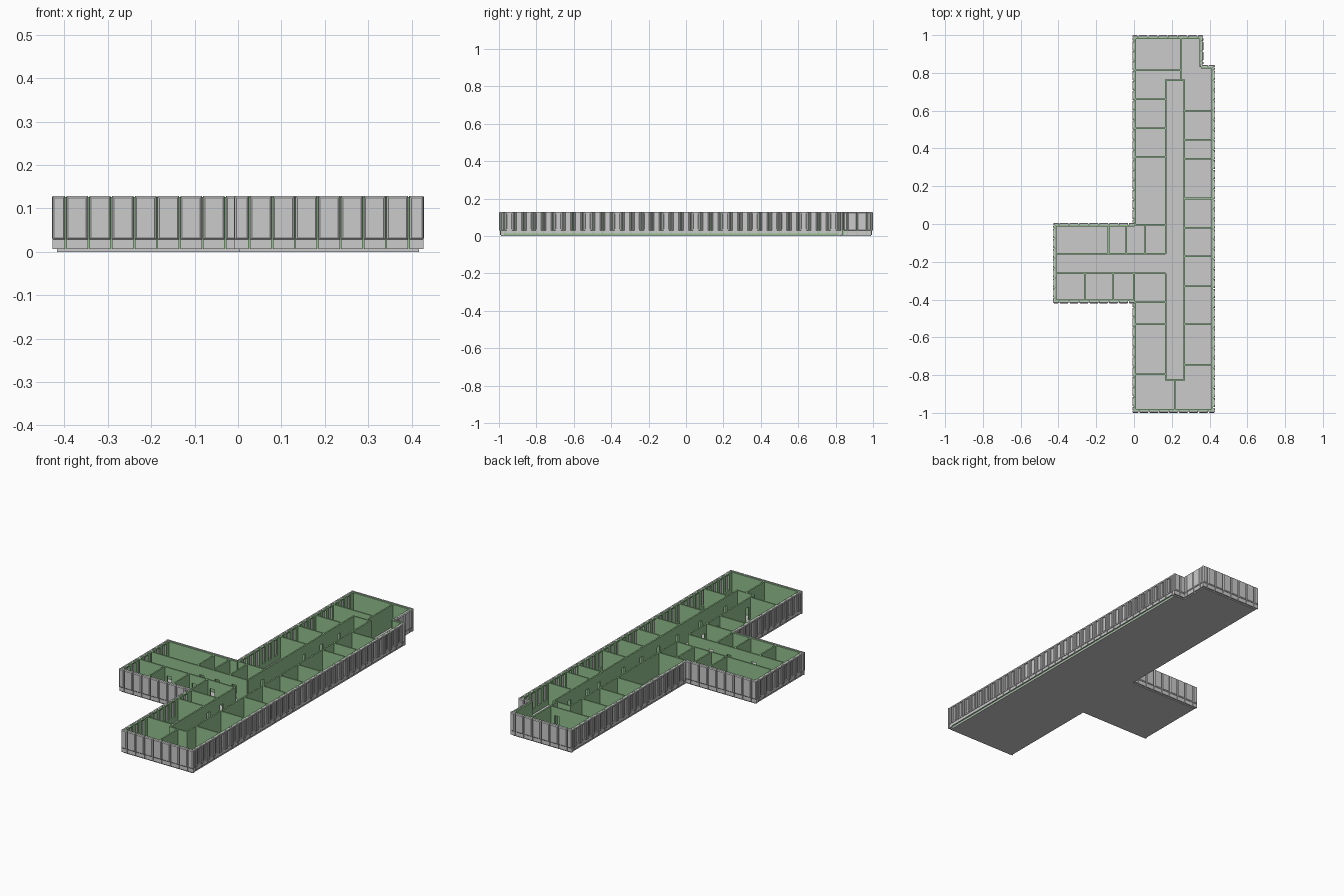
import bpy, bmesh
from mathutils import Vector

if "Cube" in bpy.data.objects:
    bpy.data.objects.remove(bpy.data.objects["Cube"])

P = 0.0525          # facade module
OUT = 0.012         # facade depth outside the slab edge
Z0, TOP = 0.006, 0.128
T = 0.008           # wall thickness

green = bpy.data.materials.new("green_wall")
green.diffuse_color = (0.29, 0.54, 0.27, 1)
green.use_nodes = True
green.node_tree.nodes["Principled BSDF"].inputs["Base Color"].default_value = green.diffuse_color


def finish(bm, name, mat=None):
    bmesh.ops.recalc_face_normals(bm, faces=bm.faces)
    me = bpy.data.meshes.new(name)
    bm.to_mesh(me)
    bm.free()
    ob = bpy.data.objects.new(name, me)
    bpy.context.collection.objects.link(ob)
    if mat:
        me.materials.append(mat)
    return ob


class Edge:
    """Local frame on one outline edge: u along it, o outwards, z up."""

    def __init__(self, a, b):
        self.a = Vector(a)
        self.d = Vector(b) - self.a
        self.len = self.d.length
        self.d.normalize()
        self.n = Vector((self.d.y, -self.d.x))

    def box(self, bm, u0, u1, o0, o1, z0, z1, c=0.0):
        # box whose outer face is inset by c, giving a chamfered panel
        def ring(o, i):
            return [(u0 + i, o, z0 + i), (u1 - i, o, z0 + i), (u1 - i, o, z1 - i), (u0 + i, o, z1 - i)]
        rings = [ring(o0, 0)]
        if c:
            rings.append(ring(o1 - c, 0))
        rings.append(ring(o1, c))
        vs = []
        for r in rings:
            row = []
            for u, o, z in r:
                p = self.a + self.d * u + self.n * o
                row.append(bm.verts.new((p.x, p.y, z)))
            vs.append(row)
        bm.faces.new(vs[0])
        bm.faces.new(vs[-1])
        for r, s in zip(vs, vs[1:]):
            for i in range(4):
                j = (i + 1) % 4
                bm.faces.new((r[i], r[j], s[j], s[i]))


outline = [(0.003, -0.988), (0.417, -0.988), (0.417, 0.83), (0.355, 0.83), (0.355, 0.988),
           (0.003, 0.988), (0.003, -0.006), (-0.417, -0.006), (-0.417, -0.408), (0.003, -0.408)]

# Floor slab
bm = bmesh.new()
f = bm.faces.new([bm.verts.new((x, y, 0)) for x, y in outline])
r = bmesh.ops.extrude_face_region(bm, geom=[f])
bmesh.ops.translate(bm, vec=(0, 0, Z0),
                    verts=[v for v in r["geom"] if isinstance(v, bmesh.types.BMVert)])
finish(bm, "floor_slab")

# Facade: plain panels on short sides, window modules on long sides
panels, frames, panes, shell = (bmesh.new() for _ in range(4))
edges = [Edge(a, b) for a, b in zip(outline, outline[1:] + outline[:1])]
G = 0.0015          # half seam between panels


def plain(e, u0, u1):
    e.box(panels, u0 + G, u1 - G, 0, OUT - 0.005, Z0, 0.03)
    e.box(panels, u0 + G, u1 - G, 0, OUT, 0.028, TOP, 0.004)


def window(e, u0, u1):
    a, b = u0 + G, u1 - G
    e.box(panels, a, b, 0, OUT - 0.005, 0.012, 0.029)
    for s, t in ((a, a + 0.012), (b - 0.012, b)):
        e.box(frames, s, t, 0, OUT, 0.028, TOP, 0.003)
    e.box(frames, a + 0.011, b - 0.011, 0, OUT - 0.002, 0.028, 0.036)
    e.box(frames, a + 0.011, b - 0.011, 0, OUT - 0.002, 0.119, TOP - 0.001)
    m = (a + b) / 2
    e.box(frames, m - 0.0015, m + 0.0015, 0.001, 0.006, 0.035, 0.12)
    e.box(panes, a + 0.01, b - 0.01, 0.002, 0.004, 0.034, 0.121)


for i, e in enumerate(edges):
    prev, nxt = edges[i - 1], edges[(i + 1) % len(edges)]
    along_x = abs(e.d.x) > 0.5

    def extend(p, q):
        convex = p.d.cross(q.d) > 0
        if along_x:
            return OUT if convex else 0
        return 0 if convex else -OUT
    start, end = -extend(prev, e), e.len + extend(e, nxt)
    n = round((end - start) / P) - 1
    first = start + (end - start - n * P) / 2
    glazed = not along_x and e.len > 0.2
    plain(e, start, first)
    plain(e, first + n * P, end)
    for k in range(n):
        (window if glazed else plain)(e, first + k * P, first + (k + 1) * P)
    # inner green lining, opened behind the windows
    if not glazed:
        e.box(shell, 0, e.len, -T, 0, Z0, TOP - 0.002)
        continue
    e.box(shell, 0, e.len, -T, 0, Z0, 0.035)
    e.box(shell, 0, e.len, -T, 0, 0.12, TOP - 0.002)
    for k in range(n + 1):
        c = first + k * P
        s = 0 if k == 0 else c - 0.012
        t = e.len if k == n else c + 0.012
        e.box(shell, s, t, -T, 0, 0.035, 0.12)
finish(panels, "facade_panels")
finish(frames, "window_frames")
finish(panes, "window_panes")
finish(shell, "outer_wall_lining", green)

# Interior walls with door openings
inner = bmesh.new()
DW, DH = 0.026, 0.08


def wall(a, b, doors=()):
    e = Edge(a, b)
    h = T / 2
    u = 0
    for d in sorted(doors):
        e.box(inner, u, d - DW / 2, -h, h, Z0, TOP - 0.002)
        e.box(inner, d - DW / 2, d + DW / 2, -h, h, DH, TOP - 0.002)
        u = d + DW / 2
    e.box(inner, u, e.len, -h, h, Z0, TOP - 0.002)


XL, XR, YB, YT = 0.167, 0.267, -0.825, 0.76   # main corridor
WL, WU = -0.262, -0.158                       # wing corridor
west_rooms = [0.66, 0.508, 0.355, -0.004, -0.415, -0.53, -0.795]
east_rooms = [0.6, 0.445, 0.345, 0.135, -0.02, -0.17, -0.33, -0.53, -0.745]
wing_up = [-0.135, -0.042, 0.06]
wing_low = [-0.26, -0.11, 0.0]

# corridor walls
wall((XL, WU), (XL, YT), [y - 0.03 - WU for y in west_rooms if y > -0.1])
wall((XL, YB), (XL, WL), [y + 0.03 - YB for y in west_rooms if y < -0.1])
wall((XR, YB), (XR, YT), [y + 0.03 - YB for y in east_rooms])
wall((XL - T / 2, YT), (XR + T / 2, YT), [0.055])
wall((XL - T / 2, YB), (XR + T / 2, YB), [0.025])
wall((-0.41, WU), (XL, WU), [x + 0.03 + 0.41 for x in wing_up])
wall((-0.41, WL), (XL, WL), [x + 0.03 + 0.41 for x in wing_low])

# room partitions
for y in west_rooms:
    wall((0.005, y), (XL, y))
for y in east_rooms:
    wall((XR, y), (0.412, y))
for x in wing_up:
    wall((x, WU), (x, -0.008))
for x in wing_low:
    wall((x, -0.41), (x, WL))
wall((0.008, 0.815), (0.247, 0.815), [0.2])
wall((0.247, YT), (0.247, 0.983))
wall((0.215, -0.983), (0.215, YB))
finish(inner, "interior_walls", green)
